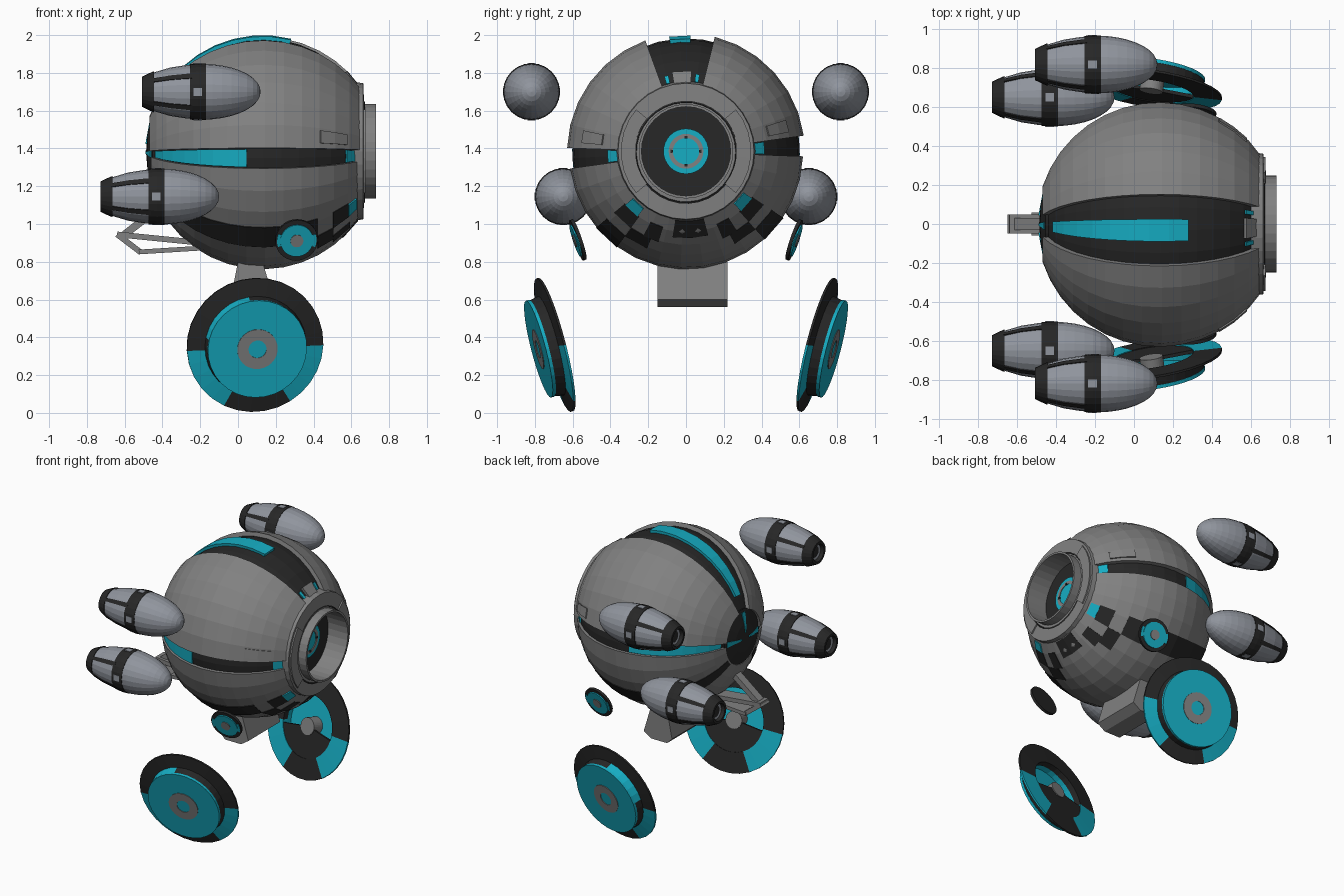
import bpy, bmesh, math
from mathutils import Matrix, Vector

if "Cube" in bpy.data.objects:
    bpy.data.objects.remove(bpy.data.objects["Cube"])

def material(name, c):
    m = bpy.data.materials.new(name)
    m.diffuse_color = (*c, 1)
    m.use_nodes = True
    m.node_tree.nodes["Principled BSDF"].inputs["Base Color"].default_value = m.diffuse_color
    return m

GREY = material("hull_grey", (0.22, 0.22, 0.22))
PALE = material("pod_grey", (0.28, 0.30, 0.34))
BLACK = material("black", (0.02, 0.02, 0.02))
CYAN = material("cyan", (0.008, 0.42, 0.55))

def finish(name, bm, mat):
    bmesh.ops.remove_doubles(bm, verts=bm.verts, dist=1e-5)
    bmesh.ops.dissolve_degenerate(bm, edges=bm.edges, dist=1e-5)
    bmesh.ops.recalc_face_normals(bm, faces=bm.faces)
    me = bpy.data.meshes.new(name)
    bm.to_mesh(me)
    bm.free()
    me.materials.append(mat)
    ob = bpy.data.objects.new(name, me)
    bpy.context.collection.objects.link(ob)
    return ob

def frame(origin, u, v, n):
    """Local frame: angle 0 along u, 90 along v, axis n."""
    cols = [Vector(c).normalized() for c in (u, v, n)]
    return Matrix.Translation(origin) @ Matrix(cols).transposed().to_4x4()

def sweep(name, prof, M, mat, a0=0, a1=360, step=11.25):
    """Revolve a closed (radius, height) profile from angle a0 to a1."""
    bm = bmesh.new()
    full = a1 - a0 >= 360
    n = max(1, round((a1 - a0) / step))
    rows = []
    for i in range(n if full else n + 1):
        a = math.radians(a0 + (a1 - a0) * i / n)
        rows.append([bm.verts.new(M @ Vector((r * math.cos(a), r * math.sin(a), h)))
                     for r, h in prof])
    k = len(prof)
    for i in range(n):
        A, B = rows[i], rows[(i + 1) % len(rows)]
        for j in range(k):
            bm.faces.new((A[j], A[(j + 1) % k], B[(j + 1) % k], B[j]))
    if not full:
        bm.faces.new(rows[0])
        bm.faces.new(rows[-1])
    return finish(name, bm, mat)

def prism(name, pts, y0, y1, mat=GREY):
    """Extrude an x-z outline along y."""
    bm = bmesh.new()
    f = bm.faces.new([bm.verts.new((x, y0, z)) for x, z in pts])
    ex = bmesh.ops.extrude_face_region(bm, geom=[f])["geom"]
    bmesh.ops.translate(bm, vec=(0, y1 - y0, 0),
                        verts=[g for g in ex if isinstance(g, bmesh.types.BMVert)])
    return finish(name, bm, mat)

# Body frame: poles on x, rolled three degrees, angle 0 is the top
t = math.radians(3)
BODY = frame((0.13, 0, 1.38), (0, -math.sin(t), math.cos(t)),
             (0, math.cos(t), math.sin(t)), (1, 0, 0))

def patch(name, a0, a1, p0, p1, r, mat, thick=0.03):
    """Spherical shell piece: roll a0..a1, polar angle p0..p1 from the eye."""
    n = max(1, round((p1 - p0) / 9))
    arc = [math.radians(p0 + (p1 - p0) * i / n) for i in range(n + 1)]
    prof = [(R * math.sin(p), R * math.cos(p)) for R, ps in
            ((r, arc), (r - thick, arc[::-1])) for p in ps]
    return sweep(name, prof, BODY, mat, a0, a1)

# Dark core showing through the gaps, and the outer shells
patch("core", 0, 360, 26, 180, 0.603, BLACK, 0.04)
patch("lower_shell", 95, 265, 34, 162, 0.62, GREY)
patch("rear_cap", 0, 360, 161, 180, 0.617, BLACK)
patch("top_inlay", -5.3, 5.3, 76, 152, 0.62, CYAN)
patch("top_front_block", -7, 7, 35, 44, 0.622, GREY)
patch("rear_inlay_top", -6, 6, 163, 176, 0.622, CYAN)
patch("lower_front_panel", 168, 192, 36, 47, 0.623, BLACK)
for s, side in ((-1, "right"), (1, "left")):
    def both(name, a, b, *args):
        patch(f"{name}_{side}", *sorted((s * a, s * b)), *args)
    both("upper_shell", 17, 85, 34, 162, 0.63, GREY)
    both("upper_panel", 75, 82, 45, 61, 0.636, GREY)
    both("side_inlay", 85.5, 94.5, 98, 159, 0.609, CYAN)
    both("side_front_inlay", 85.5, 94.5, 36, 43, 0.611, CYAN)
    both("rear_inlay", 84, 96, 163, 176, 0.622, CYAN)
    both("top_slit", 10, 13, 38, 43, 0.612, CYAN)
    both("lower_inlay", 128, 140, 37, 43, 0.626, CYAN)
    both("lower_stripe_front", 127, 141, 43, 53, 0.623, BLACK)
    both("lower_stripe", 127, 141, 62, 161, 0.623, BLACK)
    both("checker_outer", 141, 155, 53, 62, 0.623, BLACK)
    both("checker_inner", 150, 160, 42, 53, 0.623, BLACK)

# Eye socket with flange and raised lip, recessed eye inside
EYE = frame((0, 0, 1.385), (0, 0, 1), (0, 1, 0), (1, 0, 0))
sweep("eye_socket", [(.37, .60), (.36, .663), (.25, .668), (.25, .73), (.236, .73),
                     (.236, .55), (.27, .55), (.27, .60)], EYE, GREY)
for s, a in ((-1, -130), (1, 50)):
    sweep("socket_arc", [(.27, .65), (.345, .65), (.345, .674), (.27, .676)], EYE, GREY, a, a + 80)

def disc(name, r0, r1, h0, h1, M, mat, a0=0, a1=360):
    return sweep(name, [(r0, h0), (r1, h0), (r1, h1), (r0, h1)], M, mat, a0, a1)

disc("eye_back", 0, .24, .55, .57, EYE, BLACK)
disc("eye_iris", 0, .12, .57, .585, EYE, CYAN)
disc("eye_ring", .07, .092, .58, .59, EYE, GREY)
for k in range(4):
    disc("eye_mark", .068, .082, .585, .593, EYE, BLACK, 90 * k - 6, 90 * k + 6)

# Foot under the body
prism("foot", [(0, .80), (.13, .80), (.19, .60), (.13, .56), (.0, .56), (-.04, .60)], -.15, .22)

# Tail bracket: four slanted bars around an open slot
def bar(name, p, q, w, y):
    d = (Vector(q) - Vector(p)).normalized() * w / 2
    n = Vector((-d.y, d.x))
    p, q = Vector(p), Vector(q)
    prism(name, [p - n, q - n, q + n, p + n], -y, y)

bar("tail_rear_bar", (-.64, .945), (-.515, .85), .03, .05)
bar("tail_bottom_bar", (-.525, .852), (-.20, .872), .025, .06)
bar("tail_top_bar", (-.64, .945), (-.24, .905), .03, .05)
bar("tail_strut", (-.60, .945), (-.40, 1.10), .04, .03)

# Side discs and big wheels
def side_frame(c, n, s):
    n = Vector((n[0], s, n[2])).normalized()
    u = Vector((1, -s * n.x / abs(n.y), 0)).normalized()
    v = n.cross(u)
    return frame((c[0], s * c[1], c[2]), u, v if v.z > 0 else -v, n)

for s, side in ((-1, "right"), (1, "left")):
    W = side_frame((.31, .575, .915), (.12, 0, -.34), s)
    disc(f"small_disc_rim_{side}", 0, .113, -.012, .006, W, BLACK)
    disc(f"small_disc_face_{side}", 0, .088, 0, .014, W, CYAN)
    disc(f"small_disc_hub_{side}", 0, .034, .01, .019, W, GREY)
    for a in (0, 180):
        disc(f"small_disc_accent_{side}", .085, .105, 0, .010, W, CYAN, a - 20, a + 20)

    W = side_frame((.09, .695, .36), (.15, 0, -.26), s)
    rim = [(.22, -.012), (.365, -.006), (.365, .006), (.22, .03)]
    for a0, a1, mat in ((0, 185, BLACK), (185, 245, CYAN), (245, 303, BLACK), (303, 360, CYAN)):
        sweep(f"wheel_rim_{side}", rim, W, mat, a0, a1)
    # hub drum, open towards the body
    wall = [(.24, .0), (.275, .0), (.262, .075), (.24, .075)]
    for a0, a1, mat in ((30, 100, BLACK), (100, 170, CYAN), (170, 390, BLACK)):
        sweep(f"wheel_wall_{side}", wall, W, mat, a0, a1)
    disc(f"wheel_drum_lining_{side}", .225, .24, .0, .075, W, CYAN)
    disc(f"wheel_face_{side}", 0, .265, .072, .09, W, CYAN)
    disc(f"wheel_face_ring_{side}", .048, .108, .085, .094, W, GREY)
    disc(f"wheel_inner_plate_{side}", 0, .23, -.008, .01, W, BLACK, 190, 350)
    disc(f"wheel_inner_hub_{side}", 0, .06, -.014, .08, W, GREY)

# Four floating pods
nose = [(.148 * math.cos(math.radians(a)), .31 * math.sin(math.radians(a))) for a in range(0, 91, 10)]
for s, side in ((-1, "right"), (1, "left")):
    for level, c in (("upper", (-.19, .818, 1.70)), ("lower", (-.41, .65, 1.145))):
        P = frame((c[0], s * c[1], c[2]), (0, 0, 1), (0, 1, 0), (1, 0, 0))
        tag = f"{level}_{side}"
        sweep(f"pod_nose_{tag}", [(0, 0)] + nose, P, PALE, step=15)
        sweep(f"pod_tail_{tag}", [(0, 0), (.146, 0), (.142, -.08), (.128, -.17), (.104, -.25),
                                  (.082, -.30), (0, -.28)], P, PALE, step=15)
        sweep(f"pod_band_{tag}", [(.13, .02), (.1495, .02), (.151, -.02), (.147, -.065), (.13, -.065)],
              P, BLACK, step=15)
        sweep(f"pod_rear_{tag}", [(0, -.27), (.109, -.255), (.096, -.285), (.08, -.318),
                                  (.062, -.318), (.055, -.29), (0, -.29)], P, BLACK, step=15)
        for a in (55, 125, 235, 305):
            sweep(f"pod_strip_{tag}", [(.12, -.05), (.149, -.05), (.146, -.08), (.132, -.17),
                                       (.108, -.26), (.09, -.26)], P, BLACK, a - 6, a + 6)
        for a in (0, 90, 180, 270):
            disc(f"pod_latch_{tag}", .14, .153, -.045, .0, P, PALE, a - 8, a + 8)
